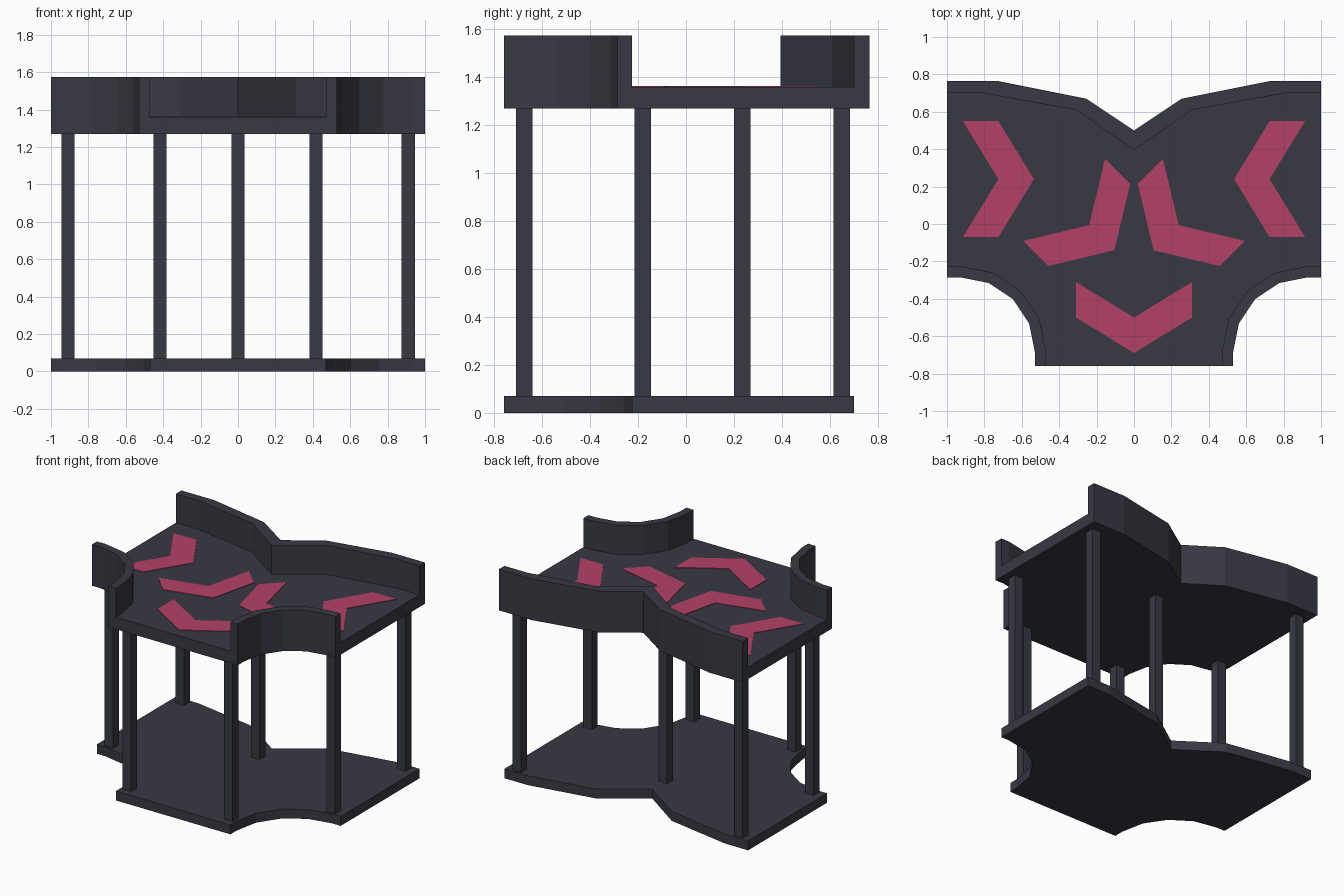
import bpy, bmesh, math

if "Cube" in bpy.data.objects:
    bpy.data.objects.remove(bpy.data.objects["Cube"])


def material(name, rgb):
    m = bpy.data.materials.new(name)
    m.diffuse_color = (*rgb, 1)
    m.use_nodes = True
    m.node_tree.nodes["Principled BSDF"].inputs["Base Color"].default_value = m.diffuse_color
    return m


slate = material("dark slate", (0.040, 0.040, 0.056))
pink = material("raspberry", (0.456, 0.053, 0.138))


def prism(name, outline, z0, z1, mat):
    """Extrude a closed xy outline between two heights."""
    bm = bmesh.new()
    face = bm.faces.new([bm.verts.new((x, y, z0)) for x, y in outline])
    ext = bmesh.ops.extrude_face_region(bm, geom=[face])["geom"]
    for v in ext:
        if isinstance(v, bmesh.types.BMVert):
            v.co.z = z1
    bmesh.ops.recalc_face_normals(bm, faces=bm.faces)
    me = bpy.data.meshes.new(name)
    bm.to_mesh(me)
    bm.free()
    me.materials.append(mat)
    ob = bpy.data.objects.new(name, me)
    bpy.context.collection.objects.link(ob)
    return ob


def mirror(points):
    return [(-x, y) for x, y in reversed(points)]


def corner(r):
    """Scooped front right corner, from the front edge to the side edge."""
    cx, cy = 0.93, -0.685
    arc = [(cx + r * math.cos(math.radians(a)), cy + r * math.sin(math.radians(a)))
           for a in (180, 157.5, 135, 112.5, 90)]
    return [(cx - r, -0.76)] + arc + [(1, cy + r)]


# Right half of the back edge, from the side to the centre notch
back_in = [(1, 0.70), (0.81, 0.70), (0.31, 0.61), (0, 0.395)]
back_out = [(1, 0.765), (0.73, 0.765), (0.255, 0.67), (0, 0.50)]

# Floor and raised deck share one outline
half = corner(0.46) + back_in
plate = half + mirror(half)[1:]
prism("base_plate", plate, 0, 0.07, slate)
prism("deck", plate, 1.27, 1.36, slate)

# Parapet walls around the deck
inner = back_in + mirror(back_in)[1:]
outer = back_out + mirror(back_out)[1:]
prism("back_wall", inner + outer[::-1], 1.27, 1.575, slate)
wall = corner(0.46) + corner(0.40)[::-1]
prism("front_wall_right", wall, 1.27, 1.575, slate)
prism("front_wall_left", mirror(wall), 1.27, 1.575, slate)

# Square posts
posts = [(0, 0.235)]
for s in (-1, 1):
    posts += [(s * 0.91, 0.65), (s * 0.91, -0.18), (s * 0.417, -0.675)]
h = 0.035
for i, (x, y) in enumerate(posts):
    prism(f"post_{i + 1}", [(x - h, y - h), (x + h, y - h), (x + h, y + h), (x - h, y + h)],
          0.07, 1.27, slate)

# Chevron floor markings: tip position and pointing angle
chevron = [(0, 0), (-0.19, 0.31), (-0.38, 0.31), (-0.19, 0), (-0.38, -0.31), (-0.19, -0.31)]
marks = [(-0.535, 0.24, 0), (0.535, 0.24, 180), (-0.105, -0.14, -45),
         (0.105, -0.14, -135), (0, -0.69, -90)]
for i, (tx, ty, a) in enumerate(marks):
    c, s = math.cos(math.radians(a)), math.sin(math.radians(a))
    pts = [(tx + c * x - s * y, ty + s * x + c * y) for x, y in chevron]
    prism(f"chevron_mark_{i + 1}", pts, 1.36, 1.364, pink)
